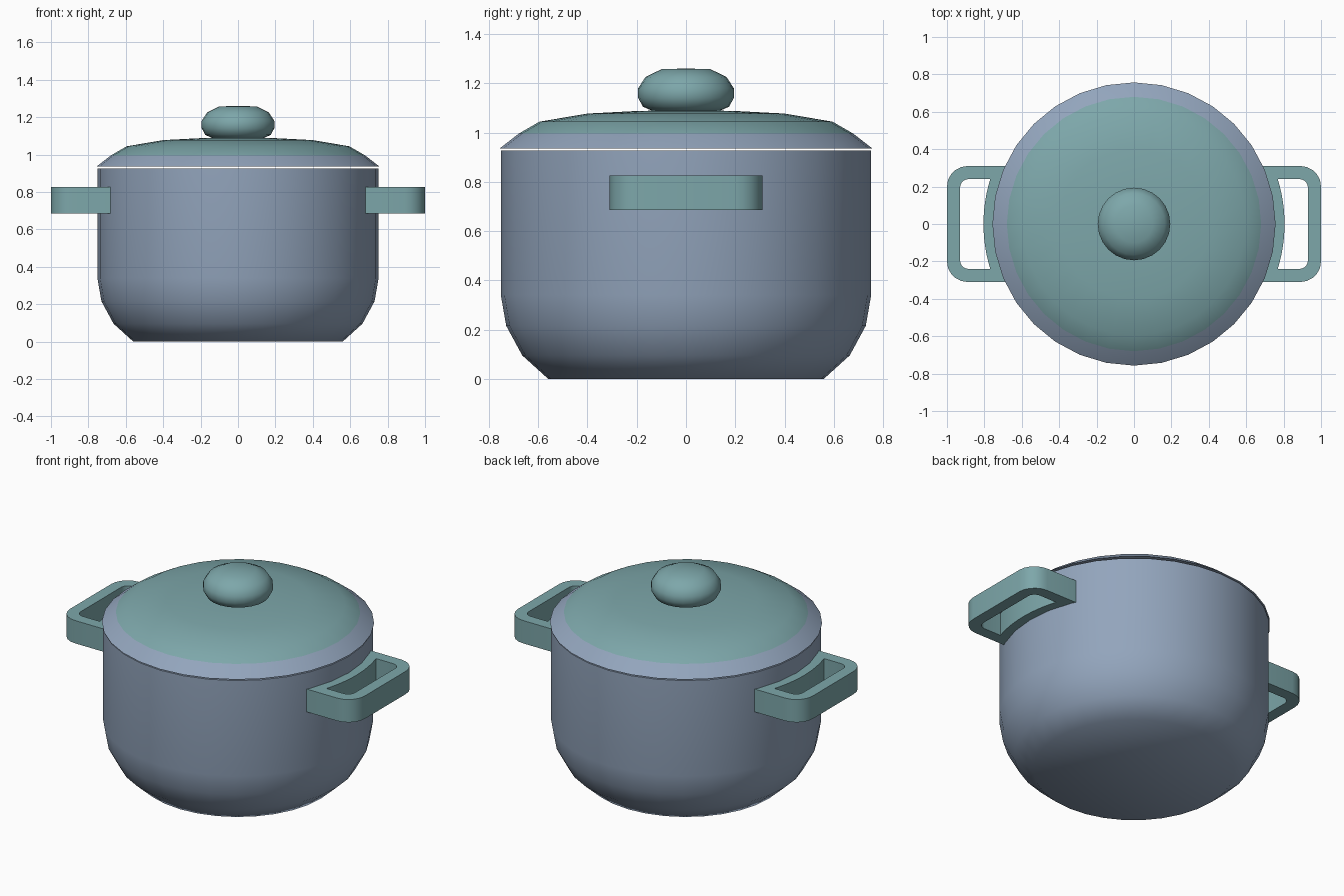
import bpy, bmesh, math

if "Cube" in bpy.data.objects:
    bpy.data.objects.remove(bpy.data.objects["Cube"])

SIDES = 32


def material(name, rgb):
    m = bpy.data.materials.new(name)
    m.diffuse_color = (*rgb, 1)
    m.use_nodes = True
    m.node_tree.nodes["Principled BSDF"].inputs["Base Color"].default_value = m.diffuse_color
    return m


blue = material("blue_grey_enamel", (0.29, 0.375, 0.505))
teal = material("teal", (0.205, 0.386, 0.402))


def finish(name, bm, mats, angle):
    bmesh.ops.recalc_face_normals(bm, faces=bm.faces)
    me = bpy.data.meshes.new(name)
    bm.to_mesh(me)
    bm.free()
    for m in mats:
        me.materials.append(m)
    ob = bpy.data.objects.new(name, me)
    bpy.context.collection.objects.link(ob)
    bpy.ops.object.select_all(action='DESELECT')
    bpy.context.view_layer.objects.active = ob
    ob.select_set(True)
    bpy.ops.object.shade_smooth_by_angle(angle=math.radians(angle))
    return ob


def lathe(name, profile, mats, angle=60, sides=SIDES, rule=None):
    # spin an (r, z) profile around the z axis
    bm = bmesh.new()
    vs = [bm.verts.new((r, 0, z)) for r, z in profile]
    es = [bm.edges.new(p) for p in zip(vs, vs[1:])]
    bmesh.ops.spin(bm, geom=vs + es, cent=(0, 0, 0), axis=(0, 0, 1),
                   angle=2 * math.pi, steps=sides, use_merge=True)
    bmesh.ops.remove_doubles(bm, verts=bm.verts, dist=1e-4)
    if rule:
        for f in bm.faces:
            f.material_index = rule(f.calc_center_median())
    return finish(name, bm, mats, angle)


# Pot body with an open, hollow inside
lathe("pot_body", [(0, 0), (0.56, 0), (0.665, 0.095), (0.73, 0.215), (0.752, 0.34),
                   (0.752, 0.926), (0.72, 0.926), (0.72, 0.34), (0.63, 0.11),
                   (0.54, 0.03), (0, 0.03)], [blue])

# Domed lid: blue rim, teal centre
lathe("lid", [(0, 1.09), (0.19, 1.088), (0.40, 1.077), (0.595, 1.044), (0.68, 0.995),
              (0.757, 0.935), (0.72, 0.935), (0, 0.945)], [blue, teal],
      rule=lambda c: int(c.z > 1.0))

# Knob
lathe("lid_knob", [(0, 1.085), (0.13, 1.085), (0.175, 1.105), (0.194, 1.14), (0.194, 1.18),
                   (0.165, 1.225), (0.10, 1.257), (0, 1.26)], [teal], sides=24)


def arc(cx, cy, r, a0, a1, n):
    pts = []
    for i in range(n + 1):
        a = math.radians(a0 + (a1 - a0) * i / n)
        pts.append((cx + r * math.cos(a), cy + r * math.sin(a)))
    return pts


def d_loop(x, y, corner, radius):
    # rounded rectangle whose inner side follows the pot wall
    a = math.degrees(math.asin(y / radius))
    return (arc(0, 0, radius, a, -a, 12)
            + arc(x - corner, -y + corner, corner, -90, 0, 5)
            + arc(x - corner, y - corner, corner, 0, 90, 5))


# Side handles: a frame between an outer and an inner loop
def handle(name, side):
    bm = bmesh.new()
    rings = []
    for pts in (d_loop(1.0, 0.31, 0.11, 0.742), d_loop(0.93, 0.24, 0.045, 0.805)):
        for z in (0.685, 0.825):
            rings.append([bm.verts.new((side * x, y, z)) for x, y in pts])
    n = len(rings[0])
    for a, b in ((0, 1), (1, 3), (3, 2), (2, 0)):
        for i in range(n):
            j = (i + 1) % n
            bm.faces.new((rings[a][i], rings[a][j], rings[b][j], rings[b][i]))
    finish(name, bm, [teal], 30)


handle("right_handle", 1)
handle("left_handle", -1)
